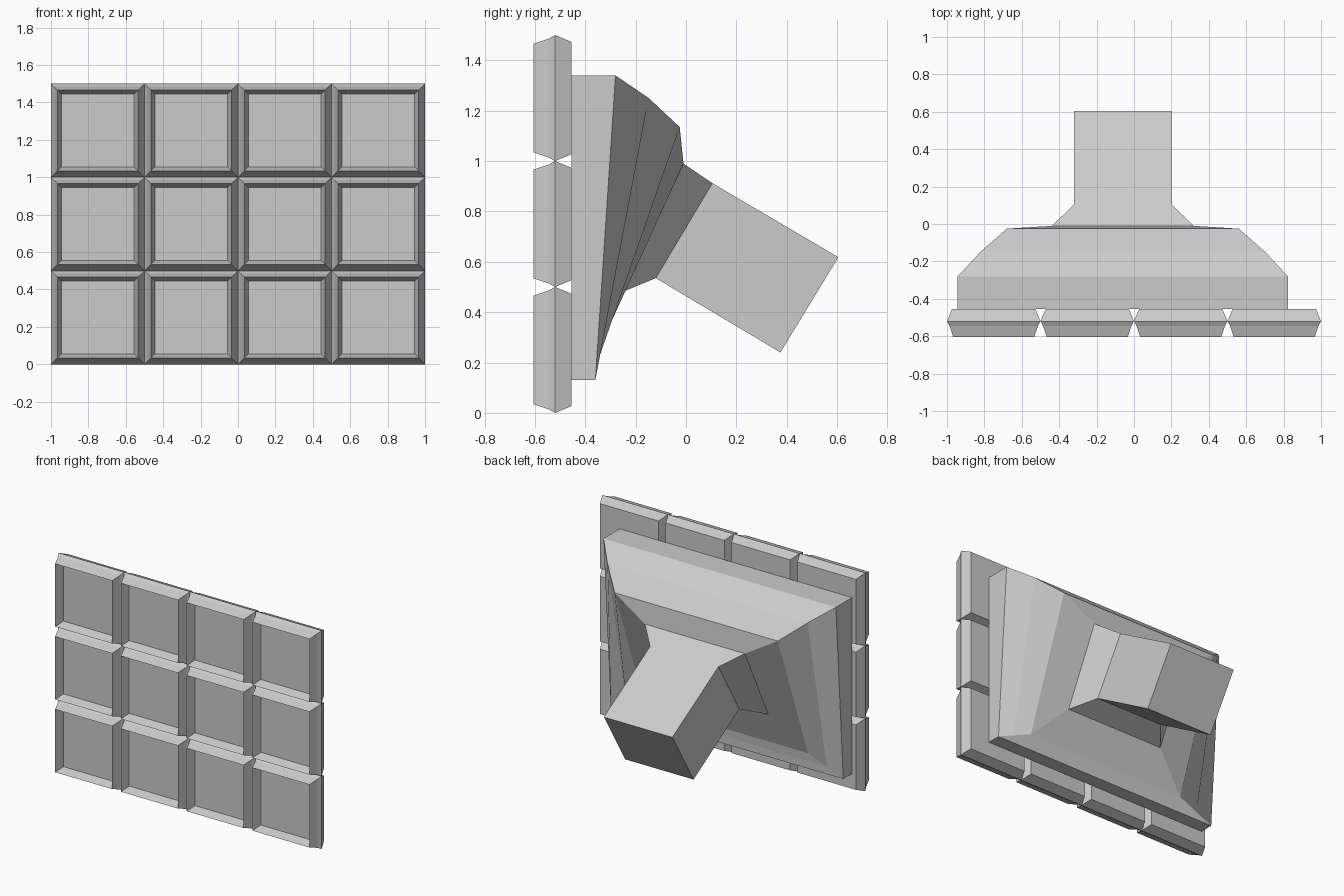
import bpy, bmesh

if "Cube" in bpy.data.objects:
    bpy.data.objects.remove(bpy.data.objects["Cube"])


def loft(name, rings):
    """Skin a list of four-cornered rings into a closed solid."""
    bm = bmesh.new()
    loops = [[bm.verts.new(co) for co in ring] for ring in rings]
    for a, b in zip(loops, loops[1:]):
        for i in range(4):
            j = (i + 1) % 4
            bm.faces.new((a[i], a[j], b[j], b[i]))
    bm.faces.new(loops[0])
    bm.faces.new(loops[-1])
    bmesh.ops.recalc_face_normals(bm, faces=bm.faces)
    mesh = bpy.data.meshes.new(name)
    bm.to_mesh(mesh)
    bm.free()
    obj = bpy.data.objects.new(name, mesh)
    bpy.context.collection.objects.link(obj)
    return obj


def ring(x0, x1, bottom, top):
    """Rectangle spanning x0..x1 between (y, z) points at bottom and top."""
    return [(x0, *bottom), (x1, *bottom), (x1, *top), (x0, *top)]


# Screen tiles: bevelled rim with a recessed front, repeated 4 x 3
SIZE = 0.5
profile = [(0.027, -0.455), (0.0, -0.52), (0.014, -0.545),
           (0.034, -0.605), (0.055, -0.545)]  # (inset, y)
for row in range(3):
    for col in range(4):
        x, z = -1 + col * SIZE, row * SIZE
        loft(f"screen_tile_{row + 1}_{col + 1}",
             [ring(x + i, x + SIZE - i, (y, z + i), (y, z + SIZE - i))
              for i, y in profile])

# Rear housing: tapers from the back plate into the tilted mounting arm
CENTRE = -0.06
sections = [  # half width, bottom (y, z), top (y, z)
    (0.883, (-0.455, 0.13), (-0.455, 1.34)),
    (0.883, (-0.36, 0.13), (-0.28, 1.34)),
    (0.76, (-0.358, 0.183), (-0.148, 1.25)),
    (0.62, (-0.352, 0.24), (-0.025, 1.135)),
    (0.38, (-0.265, 0.475), (-0.01, 0.99)),
    (0.26, (-0.12, 0.535), (0.105, 0.912)),
    (0.26, (0.375, 0.24), (0.605, 0.618)),
]
loft("rear_housing_and_arm",
     [ring(CENTRE - w, CENTRE + w, b, t) for w, b, t in sections])
